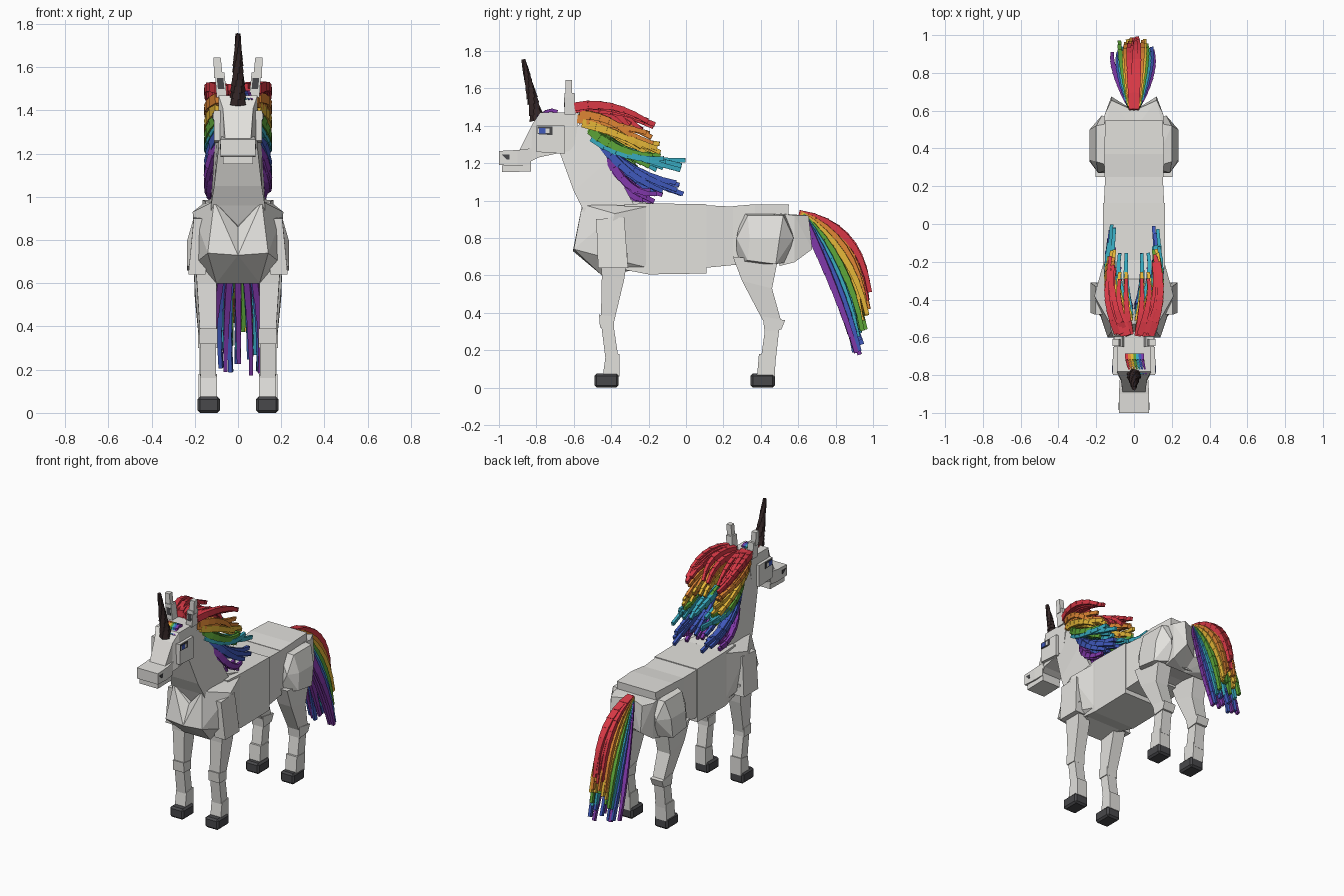
import bpy, bmesh, random
from mathutils import Vector, Matrix

random.seed(4)
default_cube = bpy.data.objects.get("Cube")
if default_cube:
    bpy.data.objects.remove(default_cube)


def material(name, *rgb):
    mat = bpy.data.materials.new(name)
    mat.use_nodes = True
    color = (*rgb, 1)
    mat.diffuse_color = color
    mat.node_tree.nodes["Principled BSDF"].inputs["Base Color"].default_value = color
    return mat


coat = material("pale_grey_coat", .76, .75, .72)
hoof_dark = material("dark_grey_hoof", .065, .065, .07)
horn_brown = material("dark_brown_horn", .035, .02, .02)
rainbow = [
    material("red_hair", .68, .04, .06),
    material("orange_hair", .74, .24, .035),
    material("yellow_hair", .78, .47, .04),
    material("green_hair", .11, .38, .04),
    material("teal_hair", .04, .4, .52),
    material("blue_hair", .05, .1, .5),
    material("purple_hair", .22, .04, .4),
]
red, orange, yellow, green, teal, blue, purple = rainbow
SIDES = ((1, "left_"), (-1, "right_"))


def finish(name, bm, mat):
    bmesh.ops.recalc_face_normals(bm, faces=bm.faces)
    mesh = bpy.data.meshes.new(name)
    bm.to_mesh(mesh)
    bm.free()
    mesh.materials.append(mat)
    obj = bpy.data.objects.new(name, mesh)
    bpy.context.collection.objects.link(obj)
    return obj


def loft(name, *sections, mat=coat, side=1):
    """Join four-cornered sections: first edge y, z, second edge y, z, half width, centre x."""
    bm = bmesh.new()
    rings = []
    for y_a, z_a, y_b, z_b, half, *centre in sections:
        cx = side * centre[0] if centre else 0
        corners = [(cx - half, y_a, z_a), (cx + half, y_a, z_a),
                   (cx + half, y_b, z_b), (cx - half, y_b, z_b)]
        rings.append([bm.verts.new(c) for c in corners])
    for low, high in zip(rings, rings[1:]):
        for i in range(4):
            j = (i + 1) % 4
            bm.faces.new((low[i], low[j], high[j], high[i]))
    bm.faces.new(rings[0])
    bm.faces.new(rings[-1])
    return finish(name, bm, mat)


def pair(name, *sections, mat=coat):
    return [loft(label + name, *sections, mat=mat, side=side) for side, label in SIDES]


def hull_pair(name, *points):
    """A faceted block on each side of the middle."""
    for side, label in SIDES:
        bm = bmesh.new()
        for x, y, z in points:
            bm.verts.new((side * x, y, z))
        bmesh.ops.convex_hull(bm, input=bm.verts)
        bmesh.ops.dissolve_limit(bm, angle_limit=.02, verts=bm.verts, edges=bm.edges)
        finish(label + name, bm, coat)


def add_strand(bm, start, bend, end, width, depth, steps=6):
    """Chain of overlapping tapered boxes along a curve."""
    path = []
    for i in range(steps + 1):
        t = i / steps
        path.append(start * (1 - t) ** 2 + bend * (2 * t * (1 - t)) + end * t * t)
    for i, (a, b) in enumerate(zip(path, path[1:])):
        taper = 1 - .55 * i / steps
        turn = (b - a).to_track_quat('Z', 'Y').to_matrix().to_4x4()
        size = Matrix.Diagonal((width * taper, depth * taper, (b - a).length * 1.15, 1))
        bmesh.ops.create_cube(bm, size=1, matrix=Matrix.Translation((a + b) / 2) @ turn @ size)


def jitter(amount):
    return random.uniform(-amount, amount)


# Torso, with chest halves meeting in a V below the neck
hull_pair("chest", (0, -.54, .86), (.11, -.555, .98), (.21, -.38, .93), (0, -.605, .73), (.14, -.6, .74),
          (.19, -.45, .7), (.1, -.45, .6), (0, -.45, .6),
          (.16, -.2, .64), (.16, -.2, .97), (0, -.2, .97), (0, -.2, .64))
loft("barrel", (-.33, .98, -.33, .63, .15), (-.2, .985, -.2, .605, .165), (.11, .98, .11, .61, .165))
loft("loin", (.1, .975, .1, .64, .16), (.3, .965, .3, .66, .15))
loft("rump", (.25, .97, .25, .67, .155), (.37, .98, .37, .68, .16), (.55, .98, .53, .66, .15))
hull_pair("buttock", (0, .5, .93), (.155, .5, .93), (0, .5, .65), (.15, .5, .65),
          (0, .6, .92), (.12, .655, .92), (.155, .58, .92),
          (0, .6, .72), (.12, .675, .74), (.15, .58, .67))
loft("withers", (-.4, .97, -.4, .9, .1), (-.3, 1, -.3, .9, .1), (-.19, .985, -.19, .9, .14))

# Neck and head
loft("neck", (-.68, 1.27, -.53, 1.46, .085), (-.6, 1.05, -.41, 1.22, .11),
     (-.555, .96, -.28, .98, .125), (-.51, .85, -.28, .9, .125))
loft("skull", (-.57, 1.47, -.6, 1.27, .09), (-.78, 1.47, -.79, 1.23, .09), (-.82, 1.41, -.83, 1.21, .07),
     (-.89, 1.27, -.88, 1.2, .06))
pair("cheek", (-.8, 1.26, -.65, 1.25, .03, .08), (-.8, 1.4, -.65, 1.4, .03, .08))
loft("muzzle", (-.82, 1.28, -.83, 1.19, .075), (-.9, 1.27, -.9, 1.185, .08), (-1, 1.265, -1, 1.19, .08))
loft("lower_jaw", (-.83, 1.2, -.83, 1.155, .07), (-.985, 1.187, -.985, 1.152, .07))
pair("nostril", (-.985, 1.245, -.945, 1.245, .003, .08), (-.96, 1.22, -.945, 1.22, .003, .08), mat=hoof_dark)
pair("eye_rim", (-.795, 1.355, -.715, 1.35, .003, .11), (-.795, 1.395, -.715, 1.395, .003, .11), mat=hoof_dark)
pair("eye_white", (-.79, 1.36, -.73, 1.36, .003, .112), (-.79, 1.385, -.73, 1.385, .003, .112))
pair("eye_iris", (-.785, 1.358, -.75, 1.358, .003, .114), (-.785, 1.388, -.75, 1.388, .003, .114), mat=blue)
pair("ear_base", (-.65, 1.46, -.59, 1.46, .024, .075), (-.65, 1.575, -.595, 1.575, .022, .085))
pair("ear_tip", (-.645, 1.55, -.61, 1.55, .02, .09), (-.645, 1.645, -.61, 1.645, .017, .097))
pair("inner_ear", (-.652, 1.5, -.645, 1.5, .015, .078), (-.652, 1.55, -.645, 1.55, .015, .083), mat=hoof_dark)

# Horn of stacked, shrinking, twisted blocks
horn = bmesh.new()
base, tip = Vector((0, -.795, 1.43)), Vector((0, -.87, 1.755))
lean = (tip - base).to_track_quat('Z', 'Y').to_matrix().to_4x4()
blocks = 11
for i in range(blocks):
    centre = base.lerp(tip, (i + .5) / blocks)
    radius = .042 - .03 * i / blocks
    bmesh.ops.create_cone(
        horn, cap_ends=True, segments=6, radius1=radius, radius2=radius * .8,
        depth=(tip - base).length / blocks * 1.02,
        matrix=Matrix.Translation(centre) @ lean @ Matrix.Rotation(i * .25, 4, 'Z'))
finish("horn", horn, horn_brown)

# Front legs
pair("shoulder", (-.48, .9, -.33, .91, .04, .165), (-.47, .64, -.31, .64, .04, .19))
pair("front_upper_leg", (-.46, .72, -.31, .72, .05, .15), (-.45, .6, -.33, .58, .045, .145),
     (-.455, .36, -.385, .35, .038, .137))
pair("front_knee", (-.465, .39, -.385, .38, .042, .137), (-.46, .32, -.385, .32, .042, .137))
pair("front_lower_leg", (-.455, .35, -.39, .35, .036, .137), (-.43, .15, -.36, .15, .036, .137))
pair("front_pastern", (-.43, .17, -.355, .18, .04, .137), (-.445, .06, -.355, .06, .04, .137))

# Hind legs
hull_pair("thigh", (.1, .3, .94), (.1, .54, .93), (.2, .33, .92), (.2, .52, .92),
          (.235, .34, .8), (.235, .5, .8), (.19, .27, .8), (.17, .575, .8),
          (.235, .33, .68), (.235, .48, .66), (.12, .27, .66), (.12, .54, .67))
pair("hind_upper_leg", (.25, .7, .49, .68, .055, .15), (.3, .57, .46, .53, .05, .15),
     (.41, .36, .51, .35, .042, .14))
pair("hock", (.41, .38, .53, .36, .046, .14), (.42, .3, .51, .31, .044, .14))
pair("hind_lower_leg", (.425, .33, .5, .33, .038, .14), (.4, .15, .48, .15, .038, .14))
pair("hind_pastern", (.39, .18, .48, .18, .042, .14), (.38, .06, .475, .06, .042, .14))

# Hooves with clipped corners
for name, toe in (("front_hoof", -.49), ("hind_hoof", .345)):
    for hoof in pair(name, (toe, .075, toe + .13, .075, .052, .135), (toe, 0, toe + .13, 0, .052, .135),
                     mat=hoof_dark):
        clip = hoof.modifiers.new("clipped_corners", 'BEVEL')
        clip.width = .012
        clip.segments = 1

# Mane: root, bend and end (y, z) for each colour, swept to both sides of the neck
mane_paths = {
    red: (-.58, 1.49, -.4, 1.52, -.15, 1.4),
    orange: (-.56, 1.45, -.4, 1.43, -.18, 1.33),
    yellow: (-.53, 1.41, -.35, 1.34, -.12, 1.28),
    green: (-.5, 1.37, -.36, 1.26, -.14, 1.21),
    teal: (-.48, 1.34, -.3, 1.23, .01, 1.19),
    blue: (-.45, 1.3, -.32, 1.12, -.01, 1.07),
    purple: (-.43, 1.26, -.33, 1.04, -.13, 1.02),
}
for mat, (ry, rz, by, bz, ey, ez) in mane_paths.items():
    mane = bmesh.new()
    for side, _ in SIDES:
        for lock in range(7):
            outer = lock > 1
            spread = .1 + .008 * lock if outer else .045 + .04 * lock
            reach = random.uniform(.7, 1) if outer else .65
            add_strand(
                mane,
                Vector((side * (.02 + .012 * lock), ry + jitter(.015), rz + jitter(.015))),
                Vector((side * spread * 1.15, by + jitter(.02), bz + jitter(.03))),
                Vector((side * spread * .9, ry + (ey - ry) * reach, ez + jitter(.035))),
                .034, .045)
    finish("mane_" + mat.name, mane, mat)

# Tail: layers from the narrow red outside to the wide purple inside
for k, mat in enumerate(rainbow):
    t = k / 6
    tail = bmesh.new()
    count = 5
    for lock in range(count):
        fan = (lock / (count - 1) * 2 - 1) * (.03 + .075 * t)
        root = Vector((fan * .25, .61 + .03 * t, .925 - .03 * t))
        bend = Vector((fan * 1.15, .925 - .11 * t + jitter(.01), .88 - .36 * t))
        end = Vector((fan + jitter(.015), .99 - .06 * t - abs(jitter(.04)), .52 - .33 * t + jitter(.05)))
        add_strand(tail, root, bend, end, .036, .046, steps=8)
    finish("tail_" + mat.name, tail, mat)

# Short forelock beside the horn
for k, mat in enumerate(rainbow):
    x = -.04 + .014 * k
    lock = bmesh.new()
    add_strand(lock, Vector((x, -.69, 1.475)), Vector((x, -.73, 1.5)), Vector((x + .02, -.79, 1.45)),
               .016, .018, steps=3)
    finish("forelock_" + mat.name, lock, mat)
